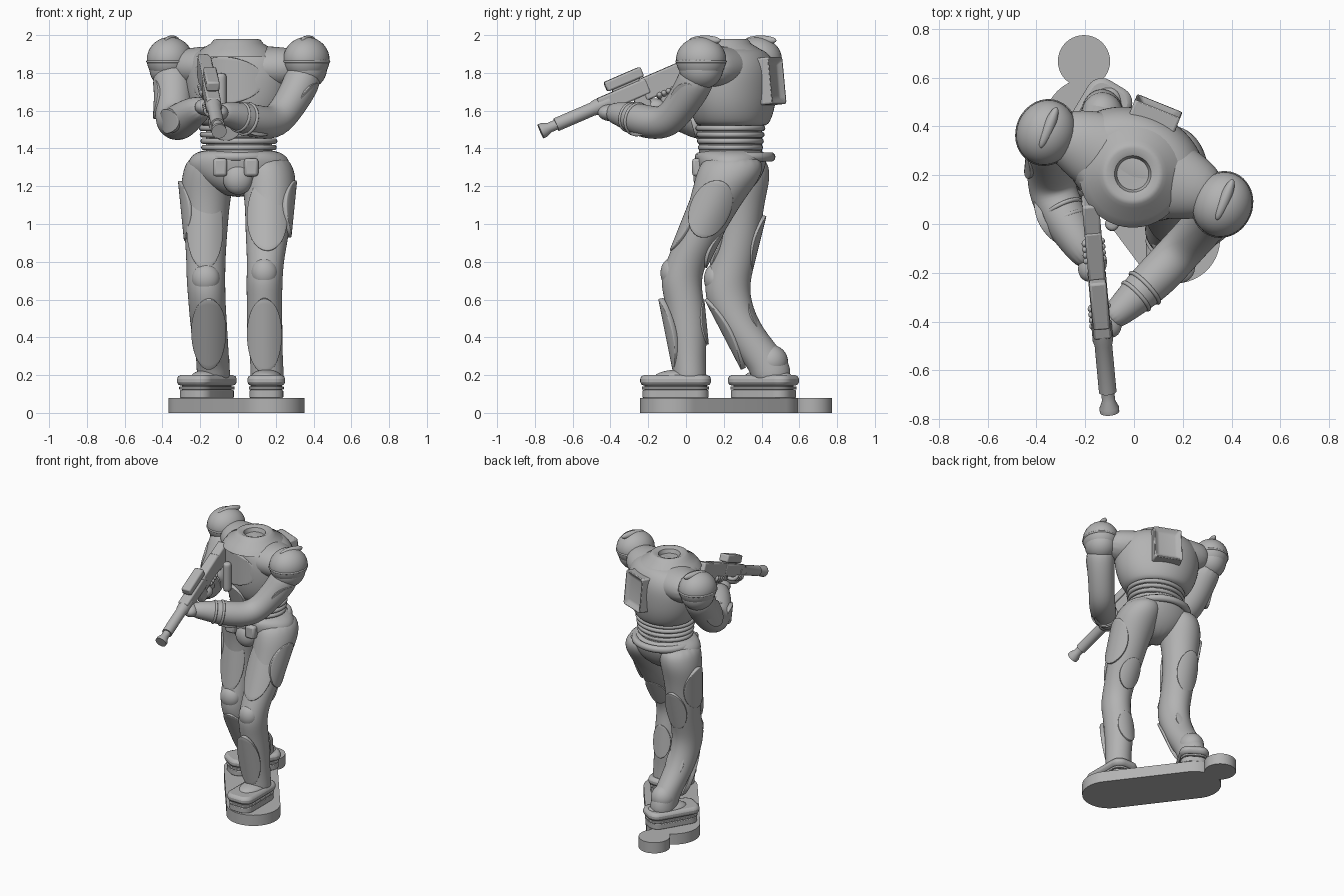
import bpy, bmesh, math
from mathutils import Vector, Matrix, Quaternion

if "Cube" in bpy.data.objects:
    bpy.data.objects.remove(bpy.data.objects["Cube"])

grey = bpy.data.materials.new("plain grey")
grey.use_nodes = True
colour = (0.45, 0.45, 0.45, 1)
grey.diffuse_color = colour
next(n for n in grey.node_tree.nodes if n.type == 'BSDF_PRINCIPLED').inputs["Base Color"].default_value = colour


def finish(name, bm, matrix=Matrix(), bevel=0, subdiv=0, solid=0):
    bmesh.ops.recalc_face_normals(bm, faces=bm.faces)
    mesh = bpy.data.meshes.new(name)
    bm.to_mesh(mesh)
    bm.free()
    ob = bpy.data.objects.new(name, mesh)
    bpy.context.collection.objects.link(ob)
    ob.matrix_world = matrix
    mesh.materials.append(grey)
    bpy.ops.object.select_all(action='DESELECT')
    ob.select_set(True)
    bpy.context.view_layer.objects.active = ob
    if subdiv:
        mesh.polygons.foreach_set("use_smooth", [True] * len(mesh.polygons))
        ob.modifiers.new("smooth", 'SUBSURF').levels = subdiv
        ob.modifiers["smooth"].render_levels = subdiv
    else:
        bpy.ops.object.shade_smooth_by_angle(angle=math.radians(40))
    if solid:
        m = ob.modifiers.new("thickness", 'SOLIDIFY')
        m.thickness, m.offset = solid, 0
    if bevel:
        m = ob.modifiers.new("rounding", 'BEVEL')
        m.width, m.segments = bevel, 2
    return ob


def place(centre, yaw=0):
    return Matrix.Translation(centre) @ Matrix.Rotation(math.radians(yaw), 4, 'Z')


def loft(name, rings, matrix=Matrix(), follow=False, sides=16):
    """Skin rings (x, y, z, rx, ry); follow turns them square to the path."""
    bm = bmesh.new()
    pts = [Vector(r[:3]) for r in rings]
    q, old, loops = Quaternion(), Vector((0, 0, 1)), []
    for i, r in enumerate(rings):
        if follow:
            tan = (pts[min(i + 1, len(pts) - 1)] - pts[max(i - 1, 0)]).normalized()
            q, old = old.rotation_difference(tan) @ q, tan
        ring = []
        for k in range(sides):
            a = math.tau * k / sides
            ring.append(bm.verts.new(pts[i] + q @ Vector((r[3] * math.cos(a), r[-1] * math.sin(a), 0))))
        loops.append(ring)
    for a, b in zip(loops, loops[1:]):
        for k in range(sides):
            n = (k + 1) % sides
            bm.faces.new((a[k], a[n], b[n], b[k]))
    bm.faces.new(loops[0])
    bm.faces.new(loops[-1])
    return finish(name, bm, matrix, subdiv=2)


def ball(name, centre, scale, yaw=0):
    bm = bmesh.new()
    bmesh.ops.create_uvsphere(bm, u_segments=32, v_segments=20, radius=1)
    bmesh.ops.scale(bm, vec=scale, verts=bm.verts)
    return finish(name, bm, place(centre, yaw))


def box(name, matrix, size, bevel=0.01, corner=0):
    bm = bmesh.new()
    bmesh.ops.create_cube(bm, size=1)
    bmesh.ops.scale(bm, vec=size, verts=bm.verts)
    if corner:
        edges = [e for e in bm.edges if abs(e.verts[0].co.z - e.verts[1].co.z) > 1e-4]
        bmesh.ops.bevel(bm, geom=edges, offset=corner, segments=6, profile=0.5, affect='EDGES')
    return finish(name, bm, matrix, bevel)


def lathe(name, profile, matrix, scale=(1, 1, 1), closed=False):
    bm = bmesh.new()
    vs = [bm.verts.new((r, 0, z)) for r, z in profile]
    for a, b in zip(vs, vs[1:] + vs[:1] if closed else vs[1:]):
        bm.edges.new((a, b))
    bmesh.ops.spin(bm, geom=bm.verts[:] + bm.edges[:], axis=(0, 0, 1), cent=(0, 0, 0),
                   angle=math.tau, steps=40, use_duplicate=False)
    bmesh.ops.remove_doubles(bm, verts=bm.verts, dist=1e-4)
    bmesh.ops.scale(bm, vec=scale, verts=bm.verts)
    return finish(name, bm, matrix)


def ring(name, matrix, rx, ry, thick):
    prof = [(1 + thick / rx * math.cos(a), thick * math.sin(a))
            for a in (math.tau * k / 10 for k in range(10))]
    return lathe(name, prof, matrix, (rx, ry, 1), closed=True)


def plate(name, centre, normal, w, h, radius=0.12, up=(0, 0, 1)):
    """Oval armour panel wrapped round a limb."""
    n = Vector(normal).normalized()
    side = Vector(up).cross(n).normalized()
    up = n.cross(side)
    bm = bmesh.new()
    bmesh.ops.create_grid(bm, x_segments=14, y_segments=14, size=1)
    for v in bm.verts:
        x, y = v.co.x, v.co.y
        u, t = w * x * math.sqrt(1 - y * y / 2), h * y * math.sqrt(1 - x * x / 2)
        v.co = Vector(centre) + side * u + up * t - n * (u * u / radius / 2)
    return finish(name, bm, solid=0.03, bevel=0.006)


# Base: rounded slab with a small round tab
bm = bmesh.new()
for x, y in ((0.17, -0.06), (-0.185, 0.415)):
    bmesh.ops.create_cone(bm, cap_ends=True, segments=64, radius1=0.183, radius2=0.183, depth=0.08,
                          matrix=Matrix.Translation((x, y, 0.04)))
hull = bmesh.ops.convex_hull(bm, input=bm.verts)
bmesh.ops.delete(bm, geom=list({g for g in hull["geom_interior"] if isinstance(g, bmesh.types.BMVert)}), context='VERTS')
bmesh.ops.dissolve_limit(bm, angle_limit=0.01, verts=bm.verts, edges=bm.edges)
finish("base", bm)
lathe("base_tab", [(0, 0), (0.107, 0), (0.107, 0.08), (0, 0.08)], place((-0.205, 0.667, 0)))

# Legs
loft("left_leg", [(.14, .25, 1.37, .12, .15), (.16, .235, 1.28, .145, .18), (.165, .2, 1.2, .145, .165),
                  (.165, .15, 1.1, .13, .14), (.155, .08, .95, .118, .122), (.145, 0, .8, .098, .11),
                  (.14, -.03, .7, .098, .11), (.14, -.01, .6, .095, .105), (.14, .01, .45, .097, .107),
                  (.15, .015, .3, .088, .09), (.155, .02, .2, .09, .09), (.155, .02, .15, .09, .09)])
loft("right_leg", [(-.14, .27, 1.37, .12, .15), (-.155, .285, 1.28, .14, .165), (-.165, .29, 1.2, .14, .15),
                   (-.17, .285, 1.1, .128, .13), (-.17, .28, .95, .115, .118), (-.17, .25, .8, .105, .12),
                   (-.17, .22, .7, .105, .122), (-.165, .22, .6, .1, .122), (-.155, .285, .45, .1, .115),
                   (-.135, .405, .3, .088, .13), (-.13, .45, .22, .09, .11), (-.13, .45, .15, .09, .1)])
ball("left_knee", (.14, -.075, .74), (.07, .06, .08))
ball("right_knee", (-.17, .155, .71), (.075, .06, .08))
ball("right_heel", (-.13, .45, .27), (.085, .09, .09))

# Leg armour panels
plate("left_thigh_front_plate", (.155, .005, 1.05), (0, -1, .4), .1, .21)
plate("right_thigh_front_plate", (-.175, .165, .98), (0, -1, .12), .09, .22)
plate("left_thigh_side_plate", (.283, .13, 1.08), (1, 0, -.1), .1, .16, up=(0, .45, 1))
plate("right_thigh_side_plate", (-.287, .28, 1.07), (-1, 0, -.1), .1, .16, up=(0, .15, 1))
plate("left_thigh_back_plate", (.15, .145, .87), (0, 1, -.5), .075, .11)
plate("right_thigh_back_plate", (-.17, .375, .9), (0, 1, -.25), .08, .15)
plate("left_shin_plate", (.14, -.093, .41), (0, -1, -.2), .085, .2, .1)
plate("right_shin_plate", (-.155, .208, .42), (0, -1, -.52), .085, .21, .1)
plate("left_calf_plate", (.14, .094, .48), (0, 1, .1), .065, .12, .1)
plate("right_calf_plate", (-.155, .362, .5), (0, 1, .45), .065, .11, .1)

# Boots: stacked soles under a rounded upper
for side, at, yaw in (("left", (.15, -.055), 0), ("right", (-.165, .41), -31)):
    for part, z, w, l, h, b in (("sole", .1, .18, .35, .04, .004), ("sole_core", .13, .165, .33, .06, 0),
                                ("welt", .132, .185, .355, .016, .003), ("upper", .172, .2, .375, .055, .02)):
        box(f"{side}_boot_{part}", place((*at, z), yaw), (w, l, h), b, corner=.065)
    m = place((*at, .19), yaw)
    ball(f"{side}_boot_instep", m @ Vector((0, .03, 0)), (.08, .14, .04), yaw)

# Pelvis, belt and pouches
loft("pelvis", [(0, .22, 1.14, .06, .08), (0, .23, 1.22, .21, .16), (.005, .24, 1.3, .285, .185),
                (.005, .24, 1.36, .265, .195), (0, .24, 1.4, .19, .17)])
ball("groin_guard", (0, .1, 1.24), (.08, .06, .085))
ring("belt", place((0, .26, 1.355)), .2, .19, .025)
for side, x in (("left", .07), ("right", -.095)):
    box(f"{side}_pouch", place((x, .07, 1.3)), (.075, .075, .095), .015)

# Ribbed waist
lathe("waist_core", [(0, 1.36), (.175, 1.36), (.175, 1.56), (0, 1.56)], place((.005, .235, 0)), (1, .95, 1))
for i in range(4):
    ring(f"waist_rib_{i + 1}", place((.005, .235, 1.405 + .034 * i)), .185 + .004 * i, .16 + .004 * i, .015)

# Torso, turned towards its right
twist = -22
body = place((.005, .245, 0), twist)
loft("torso", [(0, 0, 1.51, .19, .17), (0, 0, 1.535, .235, .2), (0, 0, 1.62, .28, .225),
               (0, 0, 1.72, .3, .232), (0, 0, 1.82, .305, .23), (0, -.01, 1.89, .27, .21),
               (0, -.02, 1.93, .2, .175), (0, -.02, 1.935, .1, .1)], body)
loft("shoulder_yoke", [(-.37, 0, 1.835, .08, .09), (-.26, 0, 1.825, .115, .14), (-.13, -.01, 1.825, .12, .18),
                       (.13, -.01, 1.825, .12, .18), (.26, 0, 1.825, .115, .14), (.37, 0, 1.835, .08, .09)],
     body, follow=True)
lathe("collar", [(.22, 1.885), (.19, 1.925), (.14, 1.955), (.125, 1.975), (.105, 1.98), (.075, 1.968),
                 (.065, 1.94), (0, 1.938)], place((-.005, .205, 0)))
front = (body.to_3x3() @ Vector((0, -1, 0)))
plate("chest_plate", body @ Vector((0, -.223, 1.76)), front, .2, .125, .25)
plate("belly_plate", body @ Vector((0, -.2, 1.53)), front + Vector((0, 0, -.3)), .09, .09, .2)

# Back unit with a sunken port
bm = bmesh.new()
bmesh.ops.create_cube(bm, size=1)
bmesh.ops.scale(bm, vec=(.2, .12, .25), verts=bm.verts)
back = [f for f in bm.faces if f.normal.y > .9]
bmesh.ops.inset_region(bm, faces=back, thickness=.05)
bmesh.ops.translate(bm, vec=(0, -.028, 0), verts=back[0].verts)
finish("back_unit", bm, body @ Matrix.Translation((0, .203, 1.755)) @ Matrix.Rotation(.1, 4, 'X'), bevel=.01)

# Shoulder guards: dome, lower cup, rim and crest
for side, x, y in (("left", .362, .08), ("right", -.36, .375)):
    ball(f"{side}_shoulder_dome", (x, y, 1.87), (.121, .135, .12), twist)
    ball(f"{side}_shoulder_cup", (x, y, 1.825), (.108, .118, .112), twist)
    ring(f"{side}_shoulder_rim", place((x, y, 1.86), twist), .117, .13, .008)
    ball(f"{side}_shoulder_crest", (x + .01, y + .02, 1.972), (.024, .09, .026), twist)

# Arms, cuffs and hands
arms = {"left": [(.36, .075, 1.82, .1), (.33, .04, 1.73, .098), (.265, -.03, 1.62, .09), (.2, -.1, 1.535, .09),
                 (.12, -.19, 1.535, .092), (.035, -.27, 1.56, .085), (-.06, -.36, 1.585, .062), (-.11, -.4, 1.59, .05)],
        "right": [(-.35, .37, 1.82, .11), (-.34, .31, 1.72, .11), (-.34, .23, 1.6, .1), (-.34, .15, 1.525, .1),
                  (-.3, .05, 1.545, .1), (-.23, -.07, 1.6, .08), (-.17, -.17, 1.62, .055)]}
for side, path in arms.items():
    loft(f"{side}_arm", path, follow=True)
    a, b = Vector(path[-4][:3]), Vector(path[-2][:3])
    turn = (b - a).to_track_quat('Z', 'Y').to_matrix().to_4x4()
    for i, f in enumerate((.42, .62)):
        ring(f"{side}_cuff_{i + 1}", Matrix.Translation(a.lerp(b, f)) @ turn, .082 - .008 * i, .082 - .008 * i, .009)
    ball(f"{side}_hand", path[-1][:3], (.055, .07, .045), 30 if side == "left" else -30)
plate("left_upper_arm_plate", (.358, -.005, 1.66), (1, -.2, -.6), .07, .11, .1, up=(.6, .5, 1))
plate("right_upper_arm_plate", (-.43, .27, 1.66), (-1, .1, 0), .07, .11, .1, up=(0, .5, 1))
plate("left_forearm_plate", (.12, -.257, 1.53), (.6, -.75, -.1), .11, .065, .2)
plate("right_forearm_plate", (-.37, .01, 1.545), (-.9, -.45, -.1), .1, .065, .2)

# Rifle, laid out from muzzle to butt along local y
muzzle, butt = Vector((-.1, -.77, 1.49)), Vector((-.18, .09, 1.86))
along = (butt - muzzle).normalized()
across = along.cross(Vector((0, 0, 1))).normalized()
gun = Matrix.Translation(muzzle) @ Matrix((across, along, across.cross(along))).transposed().to_4x4()
barrel = [(0, 0), (.04, 0), (.04, .02), (.027, .05), (.027, .09), (.036, .09), (.036, .3), (.042, .32), (.042, .4), (0, .4)]
lathe("rifle_barrel", barrel, gun @ Matrix.Rotation(-math.pi / 2, 4, 'X'))
for part, x, y, z, size in (("handguard", 0, .48, 0, (.075, .28, .085)), ("receiver", 0, .7, -.012, (.07, .24, .12)),
                            ("stock", 0, .865, -.02, (.07, .15, .13)), ("scope", 0, .515, .08, (.07, .21, .055)),
                            ("scope_mount", 0, .515, .045, (.045, .16, .04)),
                            ("magazine", .01, .56, -.08, (.045, .08, .11)), ("grip", 0, .68, -.09, (.045, .055, .13))):
    box(f"rifle_{part}", gun @ Matrix.Translation((x, y, z)), size, .01)
loft("rifle_side_rod", [(-.09, 0, z, .03) for z in (1.58, 1.62, 1.7, 1.77, 1.8)], sides=12)

# Fingers wrapped round the handguard and grip
for side, y0, z in (("left", .37, -.045), ("right", .655, -.06)):
    for i in range(4):
        y = y0 + .026 * i
        loft(f"{side}_finger_{i + 1}", [(.045, y, z, .015), (.02, y, z - .02, .017), (-.03, y, z - .02, .017),
                                        (-.045, y, z + .02, .015)], gun, follow=True, sides=8)
